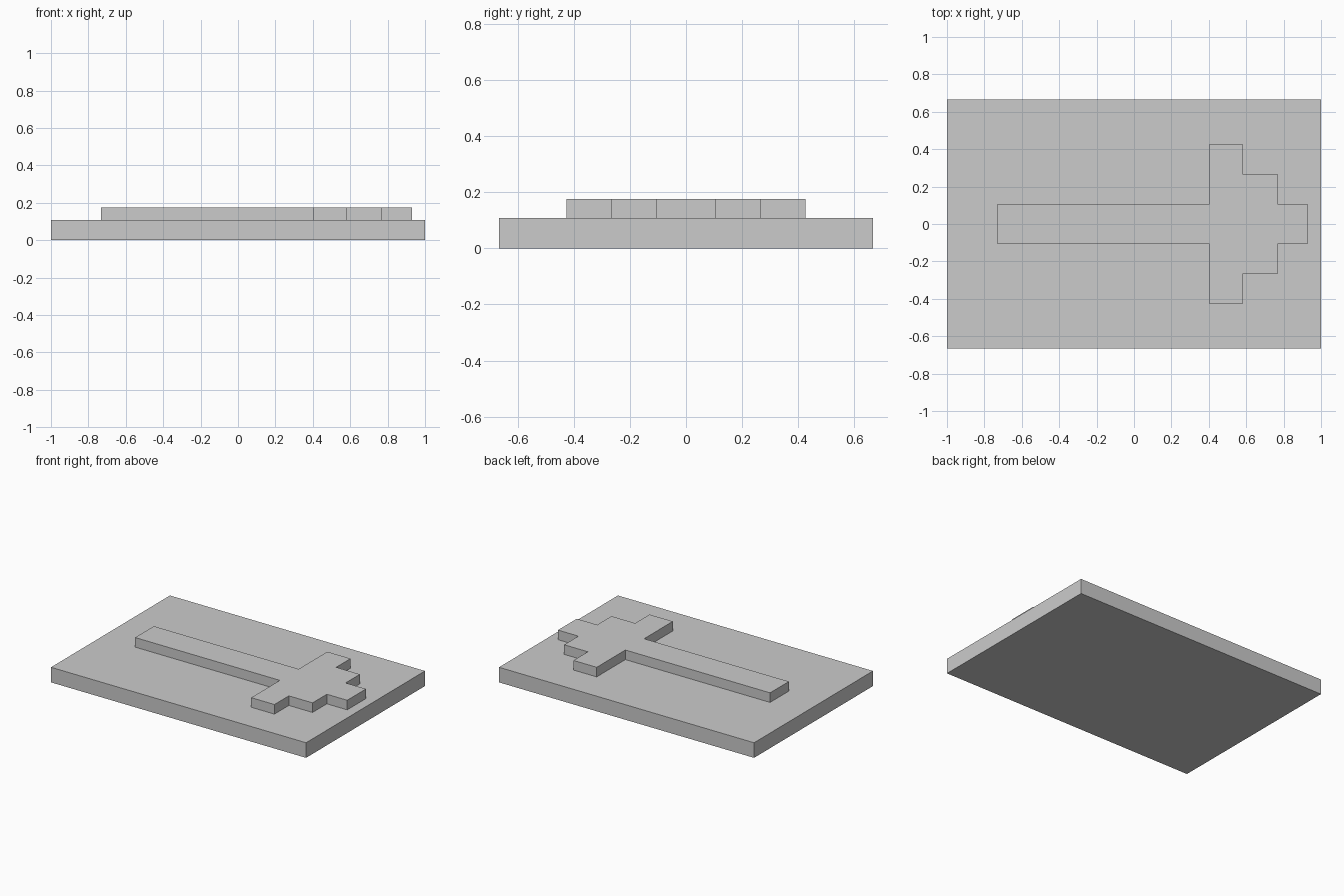
import bpy
import bmesh

cube = bpy.data.objects.get("Cube")
if cube:
    bpy.data.objects.remove(cube, do_unlink=True)

# Single plain grey
GREY = (0.6, 0.6, 0.6, 1.0)
grey = bpy.data.materials.new("plain_grey")
grey.use_nodes = True
grey.diffuse_color = GREY
grey.node_tree.nodes["Principled BSDF"].inputs["Base Color"].default_value = GREY


def extruded_plate(name, outline, bottom, top):
    """Extrude a flat counter-clockwise outline between two heights."""
    bm = bmesh.new()
    face = bm.faces.new([bm.verts.new((x, y, bottom)) for x, y in outline])
    result = bmesh.ops.extrude_face_region(bm, geom=[face], use_keep_orig=True)
    upper = [v for v in result["geom"] if isinstance(v, bmesh.types.BMVert)]
    bmesh.ops.translate(bm, verts=upper, vec=(0, 0, top - bottom))
    bmesh.ops.recalc_face_normals(bm, faces=bm.faces)
    mesh = bpy.data.meshes.new(name)
    bm.to_mesh(mesh)
    bm.free()
    mesh.materials.append(grey)
    obj = bpy.data.objects.new(name, mesh)
    bpy.context.collection.objects.link(obj)
    return obj


BASE_TOP = 0.107
ARROW_TOP = 0.175

# Rectangular base slab
extruded_plate("base_slab",
               [(-1, -0.666), (1, -0.666), (1, 0.666), (-1, 0.666)],
               0, BASE_TOP)

# Raised arrow with a stepped head: one half outline, mirrored across y
half = [(-0.733, 0.105), (0.402, 0.105), (0.402, 0.426), (0.584, 0.426),
        (0.584, 0.265), (0.77, 0.265), (0.77, 0.105), (0.93, 0.105)]
outline = [(x, -y) for x, y in half] + half[::-1]
extruded_plate("raised_arrow", outline, BASE_TOP, ARROW_TOP)
